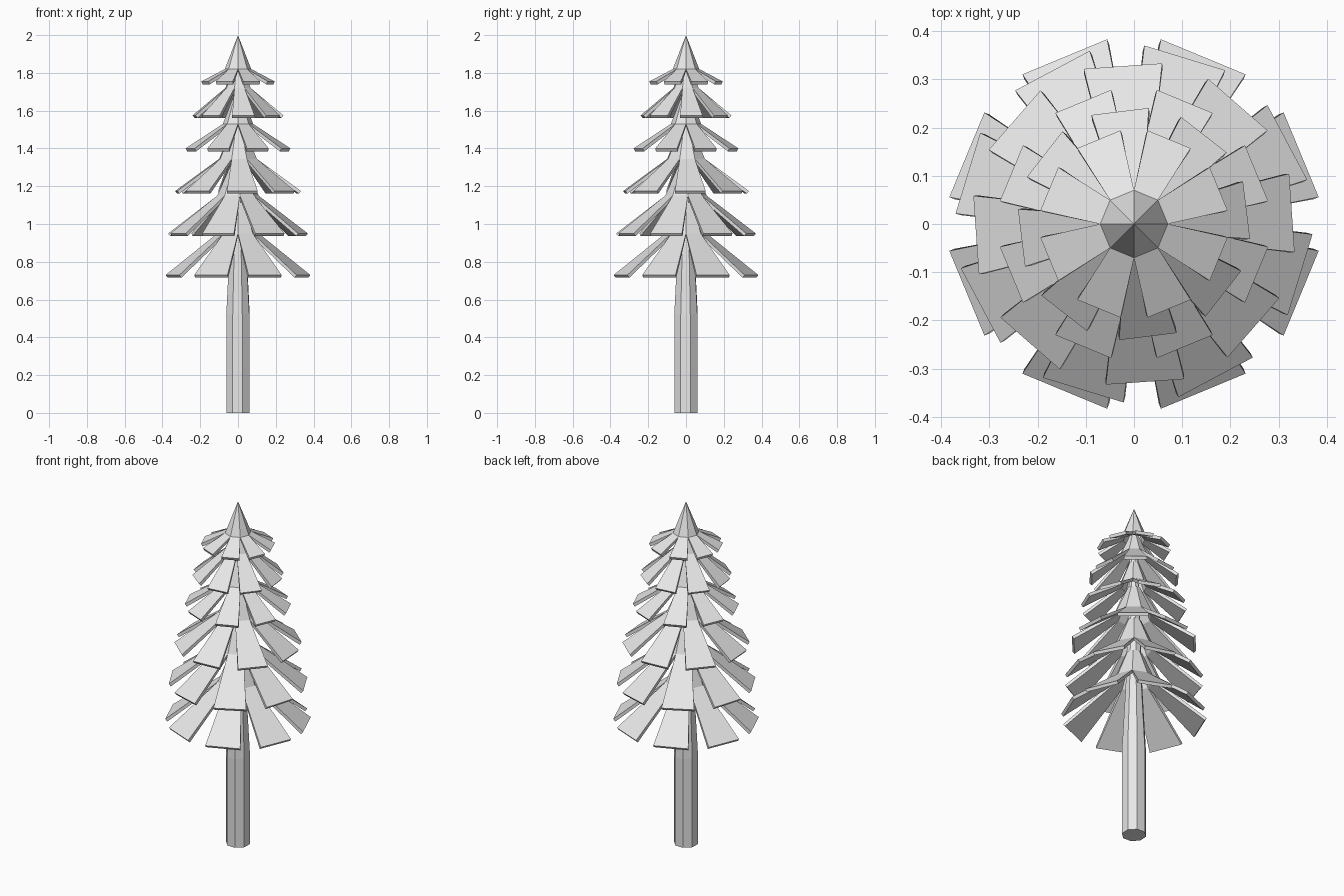
import bpy, bmesh
from math import sin, cos, pi, radians
from mathutils import Vector

cube = bpy.data.objects.get("Cube")
if cube:
    bpy.data.objects.remove(cube, do_unlink=True)

grey = bpy.data.materials.new("light grey")
grey.use_nodes = True
grey.diffuse_color = (0.8, 0.8, 0.8, 1)
grey.node_tree.nodes["Principled BSDF"].inputs["Base Color"].default_value = (0.8, 0.8, 0.8, 1)

SIDES = 8
STEP = 2 * pi / SIDES


def ring(bm, r, z, turn):
    return [bm.verts.new((r * cos(turn + i * STEP), r * sin(turn + i * STEP), z))
            for i in range(SIDES)]


def bridge(bm, low, high):
    for i in range(SIDES):
        j = (i + 1) % SIDES
        bm.faces.new((low[i], low[j], high[j], high[i]))


def finish(bm, name):
    mesh = bpy.data.meshes.new(name)
    bm.to_mesh(mesh)
    bm.free()
    mesh.materials.append(grey)
    obj = bpy.data.objects.new(name, mesh)
    bpy.context.collection.objects.link(obj)
    return obj


# Tapering eight-sided trunk
bm = bmesh.new()
rings = [ring(bm, r, z, radians(20))
         for r, z in ((0.066, 0), (0.066, 0.52), (0.046, 0.9), (0.02, 1.85))]
for low, high in zip(rings, rings[1:]):
    bridge(bm, low, high)
bm.faces.new(rings[0][::-1])
bm.faces.new(rings[-1])
finish(bm, "trunk")


def make_tier(name, cap_r, cap_z, top_r, top_z, tip_r, tip_z, width, turn):
    """Steep eight-sided cap with one flaring bough on each side."""
    bm = bmesh.new()
    start = radians(turn) - STEP / 2
    low = ring(bm, cap_r, cap_z, start)
    if top_r:
        bridge(bm, low, ring(bm, top_r, top_z, start))
    else:
        apex = bm.verts.new((0, 0, top_z))
        for i in range(SIDES):
            bm.faces.new((low[i], low[(i + 1) % SIDES], apex))
    for i in range(SIDES):
        a = radians(turn) + i * STEP
        out = Vector((cos(a), sin(a), 0)) * tip_r + Vector((0, 0, tip_z))
        side = Vector((-sin(a), cos(a), 0)) * width / 2
        bm.faces.new((bm.verts.new(out - side), bm.verts.new(out + side),
                      low[(i + 1) % SIDES], low[i]))
    obj = finish(bm, name)
    solid = obj.modifiers.new("thickness", 'SOLIDIFY')
    solid.thickness = 0.018
    solid.offset = -1


# Tiers of boughs, top to bottom
make_tier("crown_tier", 0.07, 1.82, 0, 2.0, 0.19, 1.755, 0.097, 22.5)
make_tier("second_tier", 0.07, 1.72, 0.025, 1.83, 0.235, 1.575, 0.12, 7)
make_tier("third_tier", 0.08, 1.53, 0.03, 1.66, 0.275, 1.4, 0.125, 22.5)
make_tier("fourth_tier", 0.105, 1.345, 0.035, 1.51, 0.328, 1.175, 0.163, 4)
make_tier("fifth_tier", 0.11, 1.15, 0.04, 1.31, 0.36, 0.95, 0.175, 28)
make_tier("bottom_tier", 0.11, 0.95, 0.045, 1.11, 0.375, 0.73, 0.19, 22.5)
